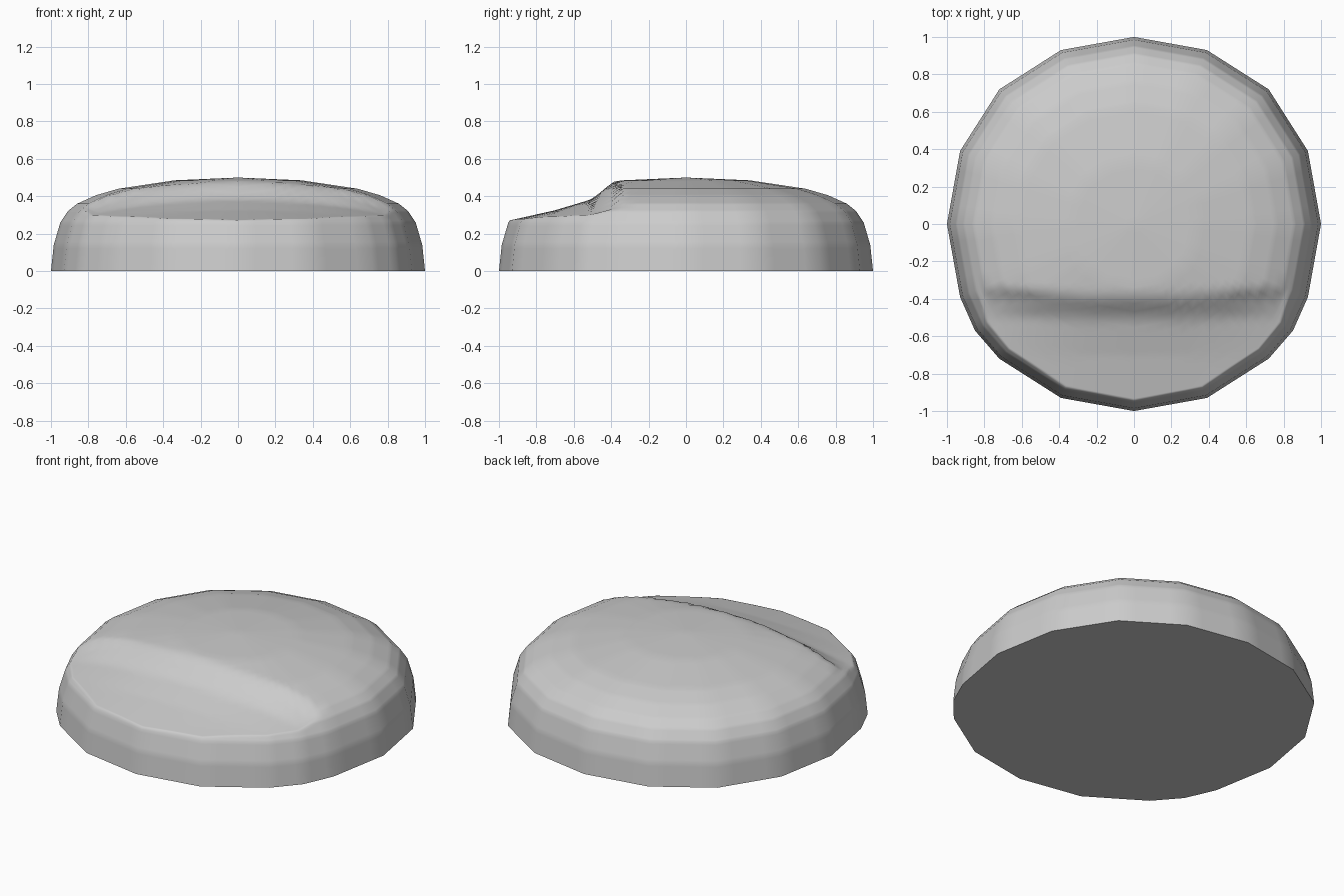
import bpy, bmesh

if "Cube" in bpy.data.objects:
    bpy.data.objects.remove(bpy.data.objects["Cube"])

SEG, STEPS = 4, 7

# right half of the footprint, back to front
HALF = [(0, 1), (0.39, 0.93), (0.72, 0.72), (0.93, 0.39), (1, 0),
        (0.93, -0.39), (0.85, -0.57), (0.72, -0.72), (0.39, -0.93), (0, -1)]
# dome section: (radius factor, height)
DOME = [(1, 0), (0.985, 0.14), (0.95, 0.26), (0.91, 0.32), (0.86, 0.36),
        (0.76, 0.405), (0.64, 0.44), (0.34, 0.485), (0, 0.5)]
# ledge section (y, z) at the middle and at the ends of the notch
LEDGE_MID = [(-0.99, 0.26), (-0.70, 0.325), (-0.50, 0.385), (-0.37, 0.495), (-0.30, 0.60)]
LEDGE_END = [(-0.99, 0.24), (-0.72, 0.285), (-0.50, 0.33), (-0.38, 0.388), (-0.32, 0.46)]


def lerp(a, b, t):
    return a + (b - a) * t


def sample(points, y):
    """Piecewise linear height, extended past the last point."""
    if y <= points[0][0]:
        return points[0][1]
    for (y0, z0), (y1, z1) in zip(points, points[1:]):
        if y <= y1:
            break
    return lerp(z0, z1, (y - y0) / (y1 - y0))


def refine(points, n, closed=False):
    ends = points[1:] + (points[:1] if closed else [])
    out = [(lerp(a[0], b[0], i / n), lerp(a[1], b[1], i / n))
           for a, b in zip(points, ends) for i in range(n)]
    return out if closed else out + [points[-1]]


def top_height(x, y, z):
    """Dome height, cut down by the curved notch at the front."""
    t = min((x / 0.64) ** 2, 1.5)
    section = [(lerp(a[0], b[0], t), lerp(a[1], b[1], t))
               for a, b in zip(LEDGE_MID, LEDGE_END)]
    return min(z, sample(section, y)) if y < -0.2 else z


# rounded body with notch
outline = refine(HALF + [(-x, y) for x, y in HALF[-2:0:-1]], SEG, True)[::-1]
section = refine(DOME, STEPS)
bm = bmesh.new()
rings = [[bm.verts.new((x * r, y * r, top_height(x * r, y * r, z))) for x, y in outline]
         for r, z in section[:-1]]
apex = bm.verts.new((0, 0, section[-1][1]))
n = len(outline)
for low, high in zip(rings, rings[1:]):
    for i in range(n):
        j = (i + 1) % n
        bm.faces.new((low[i], low[j], high[j], high[i]))
for i in range(n):
    bm.faces.new((rings[-1][i], rings[-1][(i + 1) % n], apex))
bm.faces.new(rings[0][::-1])
bmesh.ops.recalc_face_normals(bm, faces=bm.faces[:])

mesh = bpy.data.meshes.new("notched_dome")
bm.to_mesh(mesh)
bm.free()
body = bpy.data.objects.new("notched_dome", mesh)
bpy.context.collection.objects.link(body)

# smooth top, crisp base edge
bpy.context.view_layer.objects.active = body
body.select_set(True)
bpy.ops.object.shade_smooth_by_angle(angle=1.05)
